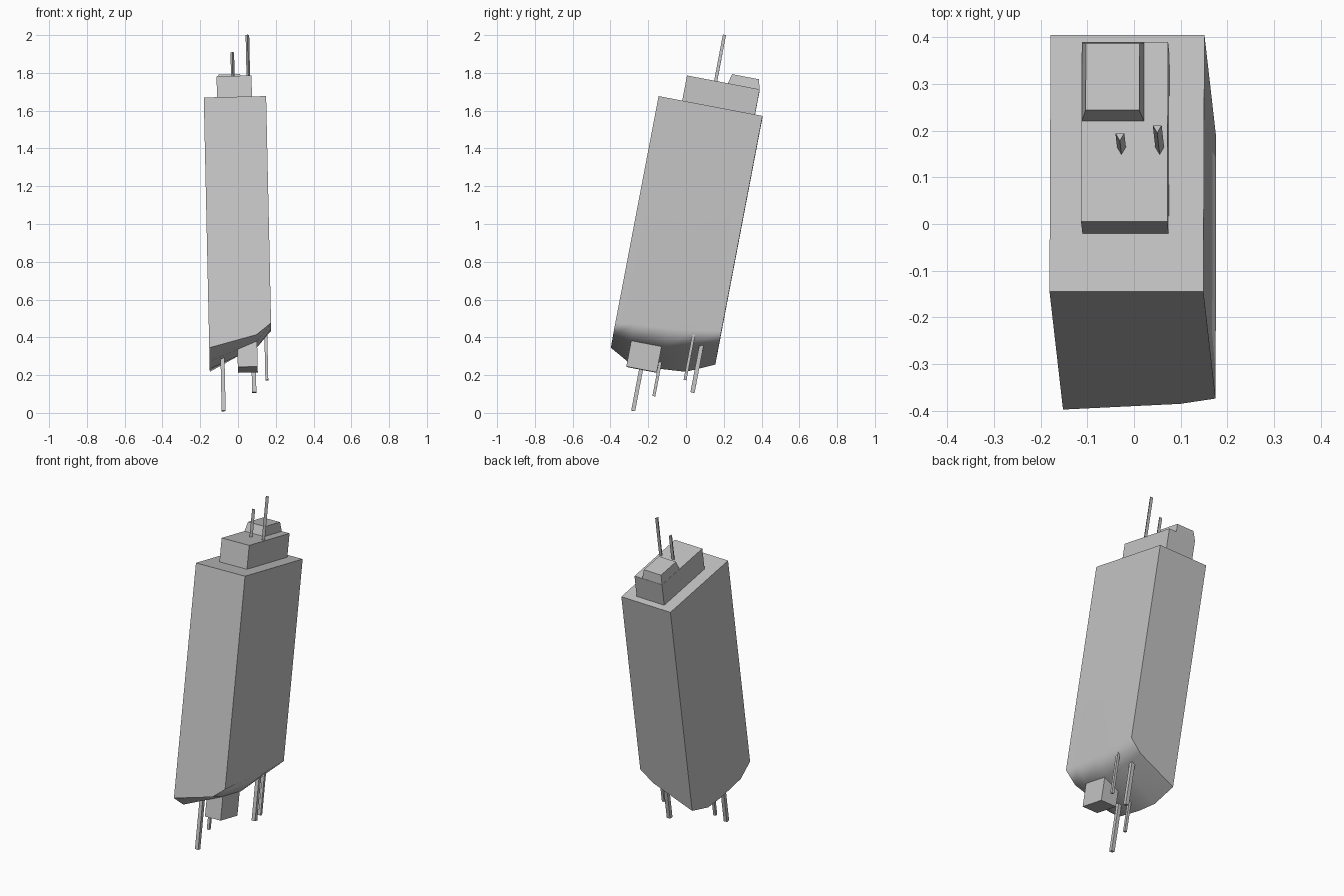
import bpy, bmesh, math
from mathutils import Matrix, Vector, Euler

cube = bpy.data.objects.get("Cube")
if cube:
    bpy.data.objects.remove(cube, do_unlink=True)

# One plain grey for everything
grey = bpy.data.materials.new("plain_grey")
grey.use_nodes = True
colour = (0.55, 0.55, 0.55, 1)
grey.diffuse_color = colour
grey.node_tree.nodes["Principled BSDF"].inputs["Base Color"].default_value = colour

# Leaning frame whose origin is the middle of the tower roof
lean = Euler((math.radians(-10.8), math.radians(-1.25), 0)).to_matrix().to_4x4()
frame = Matrix.Translation((-0.015, 0.13, 1.621)) @ lean


def add_object(name, bm):
    bmesh.ops.recalc_face_normals(bm, faces=bm.faces)
    mesh = bpy.data.meshes.new(name)
    bm.to_mesh(mesh)
    bm.free()
    mesh.materials.append(grey)
    obj = bpy.data.objects.new(name, mesh)
    bpy.context.collection.objects.link(obj)
    obj.matrix_world = frame
    return obj


def box(name, x0, x1, y0, y1, z0, z1, taper=(0, 0, 0)):
    """Box between limits; taper pulls the top in at the sides, front and back."""
    bm = bmesh.new()
    bmesh.ops.create_cube(bm, size=1)
    side, front, back = taper
    for v in bm.verts:
        top = v.co.z > 0
        x = x1 - side * top if v.co.x > 0 else x0 + side * top
        y = y1 - back * top if v.co.y > 0 else y0 + front * top
        v.co = (x, y, z1 if top else z0)
    return add_object(name, bm)


def rod(name, x, y, z0, z1, radius, sides, turn):
    """Straight prism along the leaning axis."""
    bm = bmesh.new()
    place = Matrix.Translation((x, y, (z0 + z1) / 2)) @ Matrix.Rotation(turn, 4, "Z")
    bmesh.ops.create_cone(bm, cap_ends=True, segments=sides, radius1=radius,
                          radius2=radius, depth=z1 - z0, matrix=place)
    return add_object(name, bm)


# Tower: straight walls over a keel-like underside
W, D = 0.165, 0.28
columns = [-W, 0.0875, W]
rows = [-D, -0.18, 0.0, 0.134, D]
depths = [
    [-1.349, -1.404, -1.410, -1.400, -1.333],
    [-1.284, -1.300, -1.300, -1.265, -1.225],
    [-1.223, -1.210, -1.200, -1.185, -1.159],
]
bm = bmesh.new()
grid = [[bm.verts.new((x, y, z)) for y, z in zip(rows, line)]
        for x, line in zip(columns, depths)]
fl, fr, br, bl = [bm.verts.new((x, y, 0)) for x, y in
                  ((-W, -D), (W, -D), (W, D), (-W, D))]
for i in range(len(columns) - 1):
    for j in range(len(rows) - 1):
        bm.faces.new((grid[i][j], grid[i + 1][j], grid[i + 1][j + 1], grid[i][j + 1]))
bm.faces.new((fl, fr, br, bl))
bm.faces.new([g[0] for g in grid] + [fr, fl])
bm.faces.new([g[-1] for g in grid] + [br, bl])
bm.faces.new(grid[0] + [bl, fl])
bm.faces.new(grid[-1] + [br, fr])
tower = add_object("tower", bm)
bpy.ops.object.select_all(action="DESELECT")
tower.select_set(True)
bpy.context.view_layer.objects.active = tower
bpy.ops.object.shade_smooth_by_angle(angle=math.radians(48))
weighted = tower.modifiers.new("flat_walls", "WEIGHTED_NORMAL")
weighted.keep_sharp = True

# Roof blocks
box("roof_house", -0.095, 0.09, -0.153, 0.239, -0.02, 0.137)
box("roof_hatch", -0.095, 0.04, 0.065, 0.239, 0.13, 0.19, taper=(0.01, 0.015, 0.014))

# Roof masts, three-sided with an edge to the front
for name, x, y, top in (("tall_mast", 0.073, 0.004, 0.386),
                        ("short_mast", -0.009, 0.004, 0.294)):
    rod(name, x, y, 0.12, top, 0.011, 3, math.pi)

# Block and broken posts below the tower
box("under_block", -0.016, 0.089, -0.18, -0.016, -1.437, -1.25)
posts = [(-0.096, -0.101, -1.657, 0.015), (-0.096, -0.008, -1.56, 0.011),
         (0.136, 0.139, -1.45, 0.011), (0.068, 0.19, -1.506, 0.016)]
for n, (x, y, bottom, radius) in enumerate(posts, 1):
    rod(f"post_{n}", x, y, bottom, -1.2, radius, 4, math.pi / 4)
